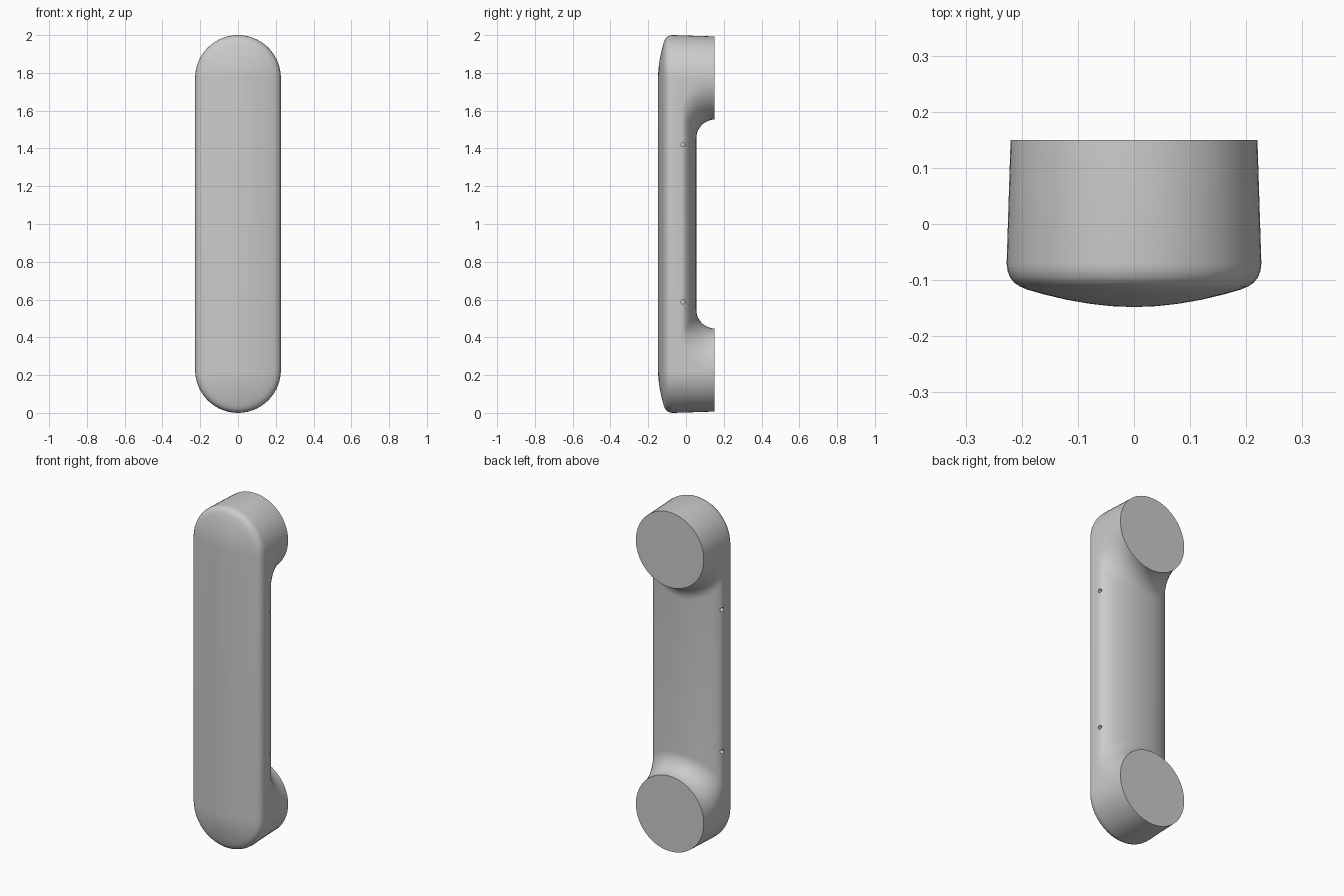
import bpy
import bmesh
from math import sin, cos, pi, radians

if "Cube" in bpy.data.objects:
    bpy.data.objects.remove(bpy.data.objects["Cube"])

SEG = 28            # segments per half circle
FILLET = 12         # segments along each fillet
END = 0.227         # height of the lower end centre
WALL_Y, BACK_Y = -0.07, 0.15

metal = bpy.data.materials.new("satin grey")
metal.use_nodes = True
grey = (0.6, 0.6, 0.6, 1)
metal.diffuse_color = grey
metal.node_tree.nodes["Principled BSDF"].inputs["Base Color"].default_value = grey

bm = bmesh.new()


def radius(y):
    """Half width of the tapered wall at depth y."""
    return END - 0.007 * (y - WALL_Y) / (BACK_Y - WALL_Y)


def face(points):
    return bm.faces.new([bm.verts.new(p) for p in points])


def skin(rows, closed=False):
    """Bridge neighbouring rows of points with quads."""
    for a, b in zip(rows, rows[1:]):
        n = len(a)
        for i in range(n if closed else n - 1):
            j = (i + 1) % n
            face([a[i], a[j], b[j], b[i]])


def end_arc(r, y, top):
    """Outer half circle of one end, from +x to -x on top and back below."""
    s = 1 if top else -1
    z = 2 - END if top else END
    return [(s * r * cos(pi * i / SEG), y, z + s * r * sin(pi * i / SEG))
            for i in range(SEG + 1)]


# Domed front with a soft rim
profile = [(0, -0.148), (0.04, -0.1465), (0.08, -0.142), (0.12, -0.135),
           (0.16, -0.1255), (0.19, -0.117), (0.204, -0.111), (0.214, -0.104),
           (0.221, -0.095), (0.2255, -0.083), (END, WALL_Y)]
skin([end_arc(r, y, True) + end_arc(r, y, False) for r, y in profile], True)

# Outer walls of both feet
for top in (True, False):
    skin([end_arc(radius(y), y, top) for y in (WALL_Y, BACK_Y)])


# Rounded grip back, flared into the feet
def grip_column(angle):
    bulge = max(cos(angle), 0) ** 0.9
    low = -0.03 + 0.085 * bulge
    rise = BACK_Y - low
    half = []
    for k in range(FILLET + 1):
        t = k / FILLET * pi / 2
        y = low + rise * (1 - sin(t))
        half.append((radius(y) * sin(angle), y,
                     END + radius(y) * max(cos(angle), 0) + rise * (1 - cos(t))))
    return half + [(x, y, 2 - z) for x, y, z in reversed(half)]


columns = [grip_column(-pi / 2 + pi * i / SEG) for i in range(SEG + 1)]
skin(columns)

# Flat sides of the grip
for side, column in ((-1, columns[0]), (1, columns[-1])):
    face([(side * END, WALL_Y, END)] + column + [(side * END, WALL_Y, 2 - END)])

# Round mounting faces
face(end_arc(radius(BACK_Y), BACK_Y, False) + [c[0] for c in columns[-2:0:-1]])
face(end_arc(radius(BACK_Y), BACK_Y, True) + [c[-1] for c in columns[1:-1]])

bmesh.ops.remove_doubles(bm, verts=bm.verts, dist=0.00005)
bmesh.ops.dissolve_degenerate(bm, edges=bm.edges, dist=0.00005)
bmesh.ops.recalc_face_normals(bm, faces=bm.faces)
mesh = bpy.data.meshes.new("door_handle")
bm.to_mesh(mesh)
bm.free()
mesh.materials.append(metal)
handle = bpy.data.objects.new("door_handle", mesh)
bpy.context.collection.objects.link(handle)

# Small screw holes on both sides of the grip
for side in (-1, 1):
    for label, z in (("lower", 0.588), ("upper", 1.42)):
        bpy.ops.mesh.primitive_cylinder_add(
            vertices=16, radius=0.011, depth=0.06,
            location=(side * 0.225, -0.016, z), rotation=(0, pi / 2, 0))
        cutter = bpy.context.object
        cutter.name = f"{label}_{'left' if side > 0 else 'right'}_hole_cutter"
        cutter.data.materials.append(metal)
        cutter.hide_render = True
        cutter.hide_set(True)
        cut = handle.modifiers.new("screw_hole", "BOOLEAN")
        cut.operation = "DIFFERENCE"
        cut.solver = "EXACT"
        cut.object = cutter

bpy.ops.object.select_all(action="DESELECT")
handle.select_set(True)
bpy.context.view_layer.objects.active = handle
bpy.ops.object.shade_smooth_by_angle(angle=radians(35))
